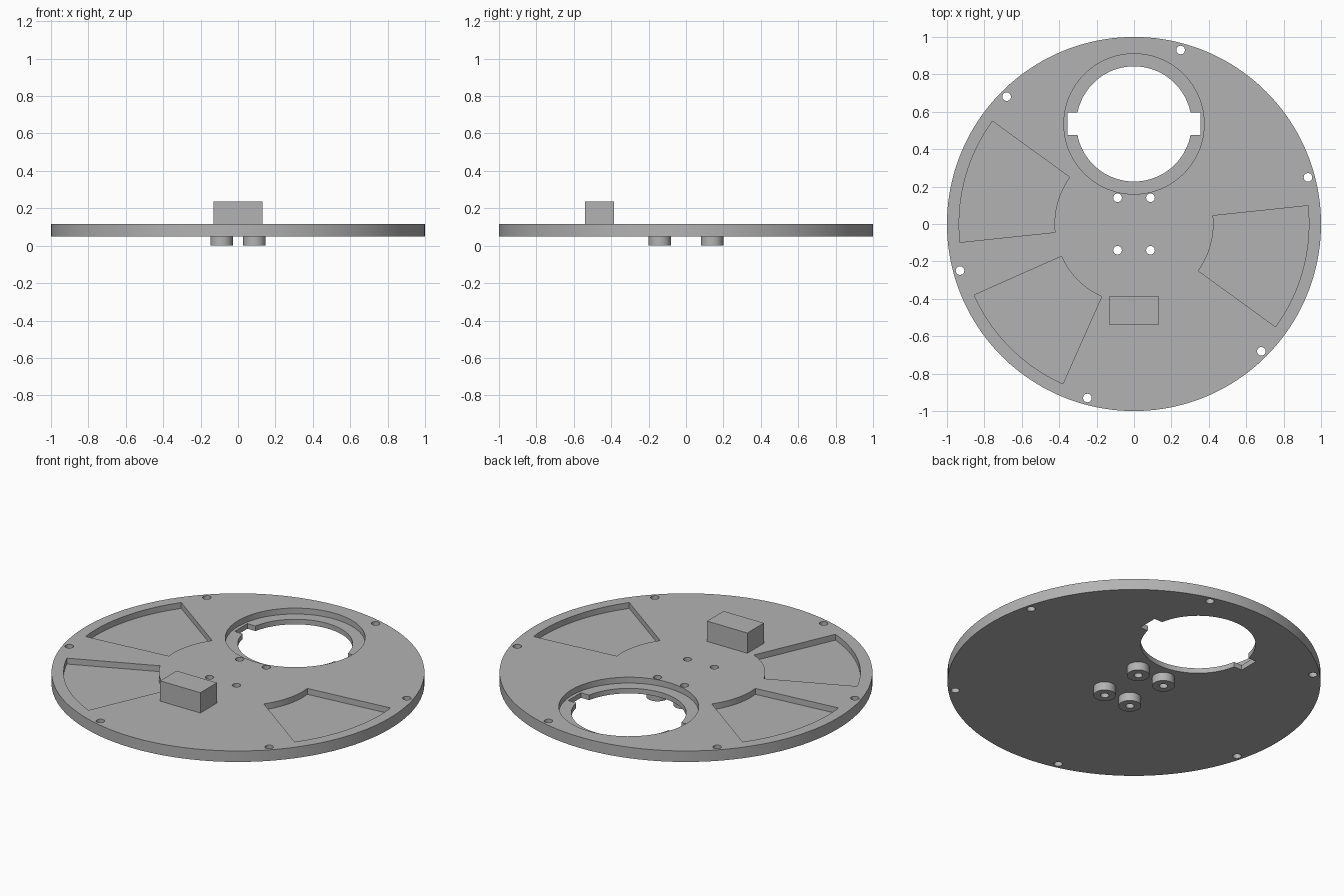
import bpy, bmesh
from math import cos, sin, radians, asin, tau

if "Cube" in bpy.data.objects:
    bpy.data.objects.remove(bpy.data.objects["Cube"], do_unlink=True)

BOTTOM, TOP, FLOOR = 0.05, 0.115, 0.08
PORT_Y = 0.535

grey = bpy.data.materials.new("plain grey")
grey.use_nodes = True
colour = (0.45, 0.45, 0.45, 1)
grey.diffuse_color = colour
grey.node_tree.nodes["Principled BSDF"].inputs["Base Color"].default_value = colour


def arc(r, a0, a1, n, cx=0, cy=0):
    return [(cx + r * cos(a0 + (a1 - a0) * i / n), cy + r * sin(a0 + (a1 - a0) * i / n))
            for i in range(n + 1)]


def circle(r, n, cx=0, cy=0):
    return arc(r, 0, tau, n, cx, cy)[:-1]


def prism(name, outlines, z0, z1):
    """Extrude closed outlines from z0 to z1 as one object."""
    bm = bmesh.new()
    for pts in outlines:
        face = bm.faces.new([bm.verts.new((x, y, z0)) for x, y in pts])
        grown = bmesh.ops.extrude_face_region(bm, geom=[face])["geom"]
        for v in grown:
            if isinstance(v, bmesh.types.BMVert):
                v.co.z = z1
    bmesh.ops.recalc_face_normals(bm, faces=bm.faces)
    mesh = bpy.data.meshes.new(name)
    bm.to_mesh(mesh)
    bm.free()
    mesh.materials.append(grey)
    obj = bpy.data.objects.new(name, mesh)
    bpy.context.collection.objects.link(obj)
    return obj


def combine(target, tool, operation):
    """Apply a boolean and remove the tool."""
    bpy.context.view_layer.objects.active = target
    mod = target.modifiers.new("boolean", "BOOLEAN")
    mod.operation, mod.solver, mod.object = operation, "EXACT", tool
    bpy.ops.object.modifier_apply(modifier=mod.name)
    bpy.data.objects.remove(tool, do_unlink=True)


# Round base plate, with bosses below and a block on top
plate = prism("base_plate", [circle(1, 160)], BOTTOM, TOP)
boss_centres = [(x, y) for x in (-0.088, 0.088) for y in (-0.14, 0.14)]
bosses = prism("bosses", [circle(0.06, 40, *c) for c in boss_centres], 0, 0.07)
combine(plate, bosses, "UNION")
block = prism("block", [[(-0.132, -0.54), (0.132, -0.54), (0.132, -0.385), (-0.132, -0.385)]],
              0.09, 0.235)
combine(plate, block, "UNION")

# Shallow fan-shaped pockets
pockets = []
for start in (144, 204, 324):
    a, b = radians(start), radians(start + 42)
    pockets.append(arc(0.935, a, b, 24) + arc(0.425, b, a, 16))
combine(plate, prism("pockets", pockets, FLOOR, 0.2), "DIFFERENCE")

# Round port: recessed ledge, then a bore with two side notches
combine(plate, prism("ledge", [circle(0.375, 96, 0, PORT_Y)], FLOOR, 0.2), "DIFFERENCE")
R, NOTCH_X, NOTCH_Y = 0.308, 0.355, 0.06
t = asin(NOTCH_Y / R)
bore = arc(R, t, tau / 2 - t, 40, 0, PORT_Y) + [(-NOTCH_X, PORT_Y + NOTCH_Y), (-NOTCH_X, PORT_Y - NOTCH_Y)]
bore += arc(R, tau / 2 + t, tau - t, 40, 0, PORT_Y) + [(NOTCH_X, PORT_Y - NOTCH_Y), (NOTCH_X, PORT_Y + NOTCH_Y)]
combine(plate, prism("bore", [bore], -0.1, 0.2), "DIFFERENCE")

# Screw holes around the rim and through the bosses
rim = [(0.963 * cos(radians(a)), 0.963 * sin(radians(a))) for a in range(15, 360, 60)]
holes = [circle(0.023, 24, *c) for c in rim + boss_centres]
combine(plate, prism("holes", holes, -0.1, 0.2), "DIFFERENCE")

# Smooth round walls, sharp edges kept
bpy.ops.object.select_all(action="DESELECT")
plate.select_set(True)
bpy.context.view_layer.objects.active = plate
bpy.ops.object.shade_smooth_by_angle(angle=radians(30))
